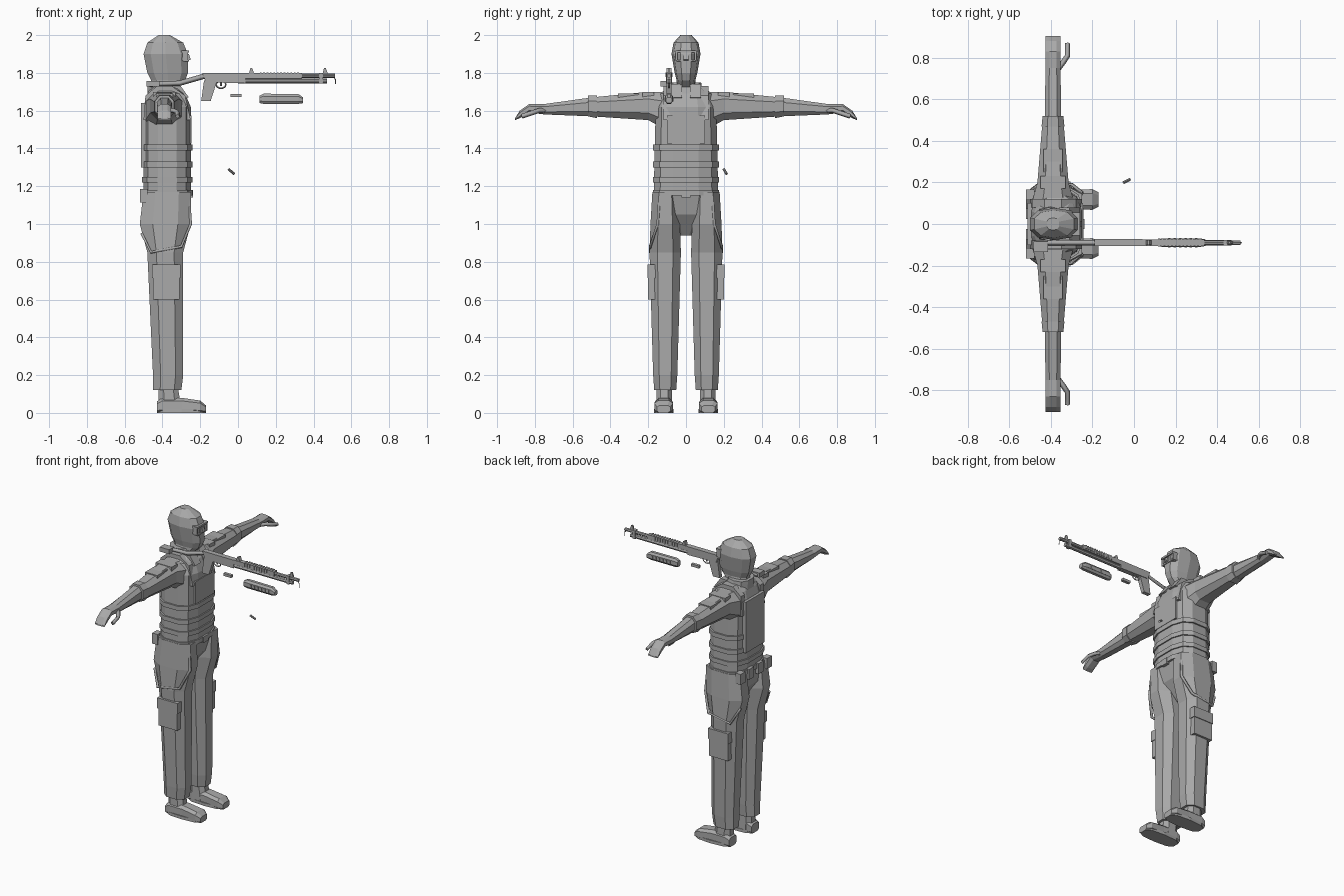
import bpy, bmesh, math
from mathutils import Matrix, Vector

cube = bpy.data.objects.get("Cube")
if cube:
    bpy.data.objects.remove(cube)

grey = bpy.data.materials.new("plain_grey")
grey.use_nodes = True
tone = (0.4, 0.4, 0.4, 1)
grey.diffuse_color = tone
grey.node_tree.nodes["Principled BSDF"].inputs["Base Color"].default_value = tone

# Shared lines of the figure and of the gun
BACK, FRONT, ARM, LEG = -.5, -.25, -.39, .11
GUN, BORE, TUBE, TOP = -.09, 1.785, 1.757, 1.8


def finish(name, bm, mirror=False):
    bmesh.ops.recalc_face_normals(bm, faces=bm.faces)
    mesh = bpy.data.meshes.new(name)
    bm.to_mesh(mesh)
    bm.free()
    mesh.materials.append(grey)
    obj = bpy.data.objects.new(name, mesh)
    bpy.context.collection.objects.link(obj)
    if mirror:
        modifier = obj.modifiers.new("other_side", 'MIRROR')
        modifier.use_axis = (False, True, False)
        modifier.use_mirror_merge = False


def skin(bm, loops):
    """Join loops of vertices into a closed skin."""
    for low, high in zip(loops, loops[1:]):
        for i in range(len(low)):
            bm.faces.new((low[i - 1], low[i], high[i], high[i - 1]))
    bm.faces.new(loops[0])
    bm.faces.new(loops[-1])


def loft(name, axis, rings, middle=0, sides=8, square=.8, mirror=False):
    """Skin rounded rings of (position, low, high, half width about middle)."""
    bm = bmesh.new()
    angles = [math.tau * (i + .5) / sides for i in range(sides)]
    shape = [[math.copysign(abs(f(a)) ** square, f(a)) for f in (math.cos, math.sin)]
             for a in angles]
    reach = [max(column) for column in zip(*shape)]
    loops = []
    for position, low, high, half in rings:
        loop = []
        for u, v in shape:
            across = (low + high) / 2 + (high - low) / 2 * u / reach[0]
            wide = middle + half * v / reach[1]
            point = {"x": (position, wide, across),
                     "y": (wide, position, across),
                     "z": (across, wide, position)}[axis]
            loop.append(bm.verts.new(point))
        loops.append(loop)
    skin(bm, loops)
    finish(name, bm, mirror)


def prism(name, outline, y, half, mirror=False):
    """Extrude an outline of (x, z) points sideways about y."""
    bm = bmesh.new()
    skin(bm, [[bm.verts.new((x, side, z)) for x, z in outline]
              for side in (y - half, y + half)])
    finish(name, bm, mirror)


def box(name, centre, size, mirror=False):
    bm = bmesh.new()
    place = Matrix.Translation(centre) @ Matrix.Diagonal((*size, 1))
    bmesh.ops.create_cube(bm, size=1, matrix=place)
    finish(name, bm, mirror)


def rod(name, start, end, radius, sides=8):
    bm = bmesh.new()
    start, end = Vector(start), Vector(end)
    turn = (end - start).to_track_quat('Z', 'Y').to_matrix().to_4x4()
    turn.translation = (start + end) / 2
    bmesh.ops.create_cone(bm, cap_ends=True, segments=sides, radius1=radius,
                          radius2=radius, depth=(end - start).length, matrix=turn)
    finish(name, bm)


def strap(name, points, radius, cyclic=False):
    curve = bpy.data.curves.new(name, 'CURVE')
    curve.dimensions = '3D'
    curve.bevel_depth = radius
    curve.bevel_resolution = 0
    curve.use_fill_caps = True
    line = curve.splines.new('POLY')
    line.points.add(len(points) - 1)
    for knot, place in zip(line.points, points):
        knot.co = (*place, 1)
    line.use_cyclic_u = cyclic
    curve.materials.append(grey)
    bpy.context.collection.objects.link(bpy.data.objects.new(name, curve))


# Head and face
loft("head", "z", [(1.7, -.46, -.34, .06), (1.76, -.46, -.28, .05),
                   (1.8, -.48, -.265, .06), (1.9, BACK, -.265, .077),
                   (1.96, -.48, -.29, .066), (2, -.42, -.36, .03)], sides=10)
box("brow", (-.28, 0, 1.913), (.04, .11, .012))
box("mask_edge", (-.28, 0, 1.864), (.04, .1, .01))
box("eye_corner", (-.29, .05, 1.89), (.05, .012, .05), mirror=True)
prism("nose", [(-.28, 1.9), (-.26, 1.9), (FRONT, 1.87), (-.28, 1.86)], 0, .012)

# Torso and vest
loft("torso", "z", [(.94, -.42, -.36, .04), (1.05, -.49, -.28, .15),
                    (1.17, BACK, FRONT, .17), (1.4, BACK, FRONT, .166),
                    (1.62, BACK, FRONT, .16), (1.69, -.48, -.28, .14),
                    (1.73, -.46, -.32, .08)], sides=12, square=.7)
for level in (1.15, 1.22, 1.3, 1.39):
    girth = (BACK - .008, FRONT + .008, .176)
    loft("vest_band", "z", [(level, *girth), (level + .03, *girth)], sides=12, square=.7)
box("back_plate", (BACK, 0, 1.47), (.025, .2, .34))
box("chest_panel", (FRONT, 0, 1.5), (.01, .2, .15))
prism("shoulder_strap", [(BACK, 1.55), (-.49, 1.68), (-.43, 1.73),
                         (-.35, 1.73), (-.28, 1.68), (FRONT, 1.55)],
      .1, .02, mirror=True)
for side in (.05, .14):
    box("belt_pouch", (BACK, side, 1.15), (.04, .05, .07), mirror=True)
box("belt_buckle", (FRONT, 0, 1.16), (.025, .05, .04))
loft("collar", "z", [(1.69, -.48, -.3, .09), (1.75, -.48, -.34, .08)], sides=10)
prism("lapel", [(-.36, 1.74), (-.31, 1.74), (-.26, 1.67), (-.3, 1.66)],
      .05, .03, mirror=True)

# Arms, hands and sleeve details
loft("sleeve", "y", [(.11, 1.5, 1.7, .1), (.2, 1.55, 1.7, .075),
                     (.5, 1.57, 1.67, .05)], ARM, mirror=True)
loft("sleeve_cuff", "y", [(.47, 1.56, 1.68, .055), (.52, 1.57, 1.68, .05)],
     ARM, mirror=True)
loft("forearm_and_hand", "y", [(.5, 1.57, 1.67, .04), (.75, 1.58, 1.635, .036),
                               (.83, 1.59, 1.635, .036), (.88, 1.56, 1.6, .036),
                               (.905, 1.55, 1.56, .036)], ARM, mirror=True)
box("sleeve_patch", (ARM, .305, 1.67), (.09, .11, .04), mirror=True)
box("shoulder_pad", (ARM, .2, 1.68), (.12, .06, .04), mirror=True)

# Trousers and thigh pockets
loft("trouser_leg", "z", [(.12, -.45, -.3, .058), (.2, -.45, -.29, .064),
                          (.85, -.48, -.29, .083), (1, -.52, FRONT, .078),
                          (1.17, BACK, FRONT, .068)], LEG, mirror=True)
box("thigh_pocket", (-.38, .18, .66), (.14, .04, .12), mirror=True)
box("pocket_flap", (-.38, .18, .75), (.15, .05, .07), mirror=True)

# Thigh straps and thumbs, one on each side
for side in (1, -1):
    strap("thigh_strap", [(-.26, side * .14, 1.15), (FRONT, side * .15, 1),
                          (-.3, side * .19, .88), (-.46, side * .19, .85),
                          (-.51, side * .15, .95)], .009)
    strap("thumb", [(-.37, side * .74, 1.6), (-.34, side * .78, 1.6),
                    (-.32, side * .81, 1.59), (-.32, side * .87, 1.57)], .013)

# Boots
loft("boot_shaft", "z", [(.02, -.42, -.3, .043), (.15, -.42, -.32, .04)],
     LEG + .005, mirror=True)
loft("boot_foot", "x", [(-.43, 0, .06, .04), (-.4, 0, .08, .045),
                        (-.3, 0, .08, .045), (-.2, 0, .065, .05),
                        (-.17, 0, .04, .035)], LEG + .008, square=.6, mirror=True)
outline = (-.43, -.17, .052)
loft("boot_sole", "z", [(0, *outline), (.02, *outline)], LEG + .008,
     sides=10, square=.65, mirror=True)

# Long gun: stock, receiver, grip and trigger
strap("gun_stock", [(-.47, GUN, 1.74), (-.31, GUN, 1.745), (-.17, GUN, BORE)], .014)
box("stock_butt", (-.45, GUN - .02, 1.743), (.07, .05, .03))
prism("receiver", [(-.19, TOP), (.04, TOP), (.04, 1.745), (-.17, 1.75)], GUN, .017)
prism("pistol_grip", [(-.18, 1.76), (-.11, 1.76), (-.145, 1.65), (-.195, 1.65)],
      GUN, .013)
turns = [math.tau * i / 10 for i in range(10)]
strap("trigger_guard", [(GUN + .026 * math.cos(a), GUN, 1.738 + .02 * math.sin(a))
                        for a in turns], .004, cyclic=True)
rod("trigger", (GUN, GUN, 1.75), (GUN, GUN, 1.73), .004)

# Barrel, magazine tube, shield and sights
rod("barrel", (0, GUN, BORE), (.513, GUN, BORE), .011)
rod("magazine_tube", (0, GUN, TUBE), (.47, GUN, TUBE), .013)
box("barrel_clamp", (.44, GUN, 1.772), (.02, .028, .055))
box("heat_shield", (.19, GUN, BORE), (.3, .03, .03))
for i in range(12):
    box("shield_rib", (.12 + i * .018, GUN, TOP - .01), (.009, .038, .025))
for name, place, half in (("rear_sight", .07, .012), ("front_sight", .46, .005)):
    prism(name, [(place - .015, BORE), (place + .02, BORE),
                 (place + .005, 1.825), (place - .005, 1.825)], GUN, half)

# Loose gun parts
loft("pump_grip", "x", [(.115, 1.64, 1.68, .017), (.135, 1.636, 1.69, .02),
                        (.32, 1.636, 1.688, .02), (.345, 1.64, 1.67, .016)], GUN)
for i in range(6):
    box("pump_rib", (.17 + i * .026, GUN, 1.66), (.012, .045, .022))
box("loose_bolt", (-.01, GUN, 1.68), (.057, .02, .017))
rod("loose_pin", (-.05, .2, 1.29), (-.02, .215, 1.265), .007)
strap("loose_hook", [(.51, GUN, 1.77), (.517, GUN, 1.765), (.517, GUN, 1.74)], .003)
